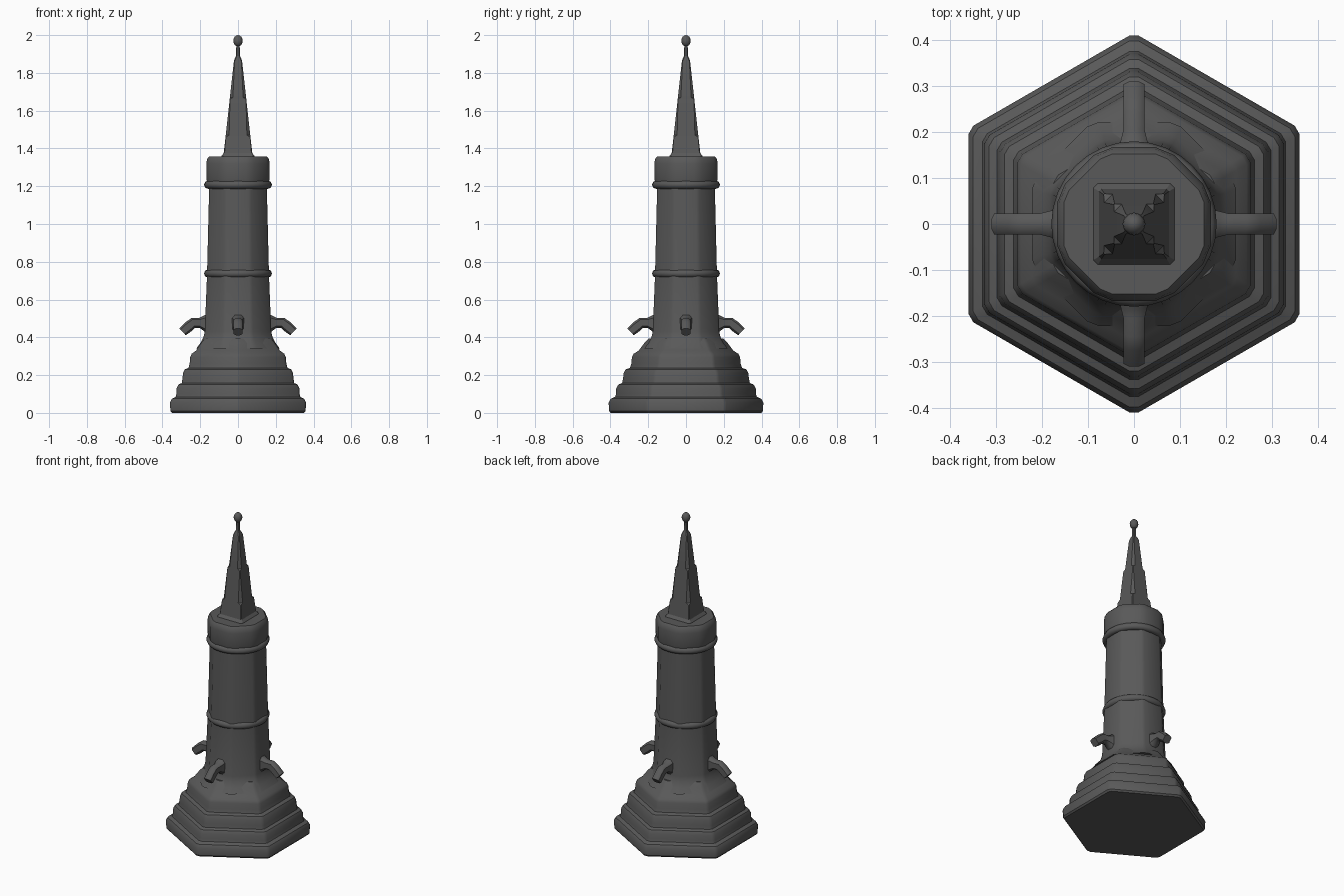
import bpy, bmesh, math

if "Cube" in bpy.data.objects:
    bpy.data.objects.remove(bpy.data.objects["Cube"])

stone = bpy.data.materials.new("dark_stone")
stone.diffuse_color = (0.1, 0.1, 0.1, 1)
stone.use_nodes = True
stone.node_tree.nodes["Principled BSDF"].inputs["Base Color"].default_value = stone.diffuse_color


def finish(ob, name, angle=30):
    ob.name = name
    ob.data.materials.append(stone)
    bpy.ops.object.select_all(action='DESELECT')
    ob.select_set(True)
    bpy.context.view_layer.objects.active = ob
    bpy.ops.object.shade_smooth_by_angle(angle=math.radians(angle))
    return ob


def mesh_object(bm, name, angle=30):
    bmesh.ops.recalc_face_normals(bm, faces=bm.faces)
    me = bpy.data.meshes.new(name)
    bm.to_mesh(me)
    bm.free()
    ob = bpy.data.objects.new(name, me)
    bpy.context.collection.objects.link(ob)
    return finish(ob, name, angle)


def polygon_tower(name, sides, profile):
    """Loft regular polygons (flat facing +x) from (z, apothem, corner chamfer)."""
    bm = bmesh.new()
    rings = []
    t = math.tan(math.pi / sides)
    for z, a, c in profile:
        ring = []
        for i in range(sides):
            ang = 2 * math.pi * i / sides
            half = a * t - c
            for s in (-half, half):
                ring.append(bm.verts.new((a * math.cos(ang) - s * math.sin(ang),
                                          a * math.sin(ang) + s * math.cos(ang), z)))
        rings.append(ring)
    n = sides * 2
    for lo, hi in zip(rings, rings[1:]):
        for i in range(n):
            j = (i + 1) % n
            bm.faces.new((lo[i], lo[j], hi[j], hi[i]))
    bm.faces.new(rings[0][::-1])
    bm.faces.new(rings[-1])
    return mesh_object(bm, name)


# Stepped hexagonal plinth with rounded mouldings
polygon_tower("stepped_plinth", 6, [
    (z, a, 0.012) for z, a in [
        (0, 0.35), (0.01, 0.358), (0.055, 0.36), (0.075, 0.35), (0.085, 0.33),
        (0.10, 0.326), (0.13, 0.325), (0.15, 0.315), (0.158, 0.298),
        (0.18, 0.294), (0.21, 0.291), (0.23, 0.282), (0.238, 0.262),
        (0.26, 0.256), (0.295, 0.253), (0.313, 0.245), (0.33, 0.222),
        (0.37, 0.196), (0.395, 0.175)]])

# Tapered octagonal shaft with a flared foot
polygon_tower("shaft", 8, [
    (0.34, 0.222, 0.015), (0.37, 0.199, 0.015), (0.40, 0.183, 0.012),
    (0.43, 0.176, 0.01), (0.73, 0.164, 0.01), (1.22, 0.152, 0.01)])

# Octagonal cap block
polygon_tower("cap", 8, [
    (1.19, 0.155, 0.02), (1.215, 0.162, 0.025), (1.24, 0.168, 0.025),
    (1.32, 0.168, 0.025), (1.345, 0.163, 0.022), (1.358, 0.152, 0.015)])

# Round collars
for name, z in (("middle_collar", 0.738), ("upper_collar", 1.208)):
    bpy.ops.mesh.primitive_torus_add(major_segments=32, minor_segments=8,
                                     major_radius=0.158, minor_radius=0.022,
                                     location=(0, 0, z))
    finish(bpy.context.object, name, 50)

# Square spire with stepped corners
polygon_tower("spire", 4, [
    (1.345, 0.09, 0.01), (1.36, 0.088, 0.01), (1.375, 0.076, 0.005),
    (1.46, 0.066, 0.002), (1.47, 0.065, 0.018), (1.66, 0.044, 0.002),
    (1.67, 0.043, 0.016), (1.86, 0.022, 0.004), (1.875, 0.018, 0.006),
    (1.89, 0.010, 0.004), (1.95, 0.009, 0.004)])

# Ball finial
bpy.ops.mesh.primitive_uv_sphere_add(segments=12, ring_count=8, radius=0.025,
                                     location=(0, 0, 1.97))
ball = bpy.context.object
ball.scale.z = 1.2
finish(ball, "finial_ball")

# Four bent water spouts: (x, bottom z / tip x, z) pairs with half width
sections = [((0.15, 0.53), (0.15, 0.41), 0.036),
            ((0.185, 0.513), (0.185, 0.437), 0.028),
            ((0.205, 0.503), (0.203, 0.45), 0.023),
            ((0.245, 0.503), (0.228, 0.45), 0.023),
            ((0.275, 0.482), (0.252, 0.428), 0.023),
            ((0.31, 0.447), (0.277, 0.411), 0.023)]
for k, side in enumerate(("right", "back", "left", "front")):
    bm = bmesh.new()
    co, si = math.cos(k * math.pi / 2), math.sin(k * math.pi / 2)
    rings = []
    for top, low, w in sections:
        ring = []
        for u, v in ((0, -1), (0.18, -1), (0.82, -1), (1, -0.5),
                     (1, 0.5), (0.82, 1), (0.18, 1), (0, 0.5), (0, -0.5))[1:]:
            x = low[0] + (top[0] - low[0]) * u
            z = low[1] + (top[1] - low[1]) * u
            y = w * v
            ring.append(bm.verts.new((x * co - y * si, x * si + y * co, z)))
        rings.append(ring)
    for a, b in zip(rings, rings[1:]):
        for i in range(8):
            j = (i + 1) % 8
            bm.faces.new((a[i], a[j], b[j], b[i]))
    bm.faces.new(rings[0])
    bm.faces.new(rings[-1])
    mesh_object(bm, side + "_spout", 40)
